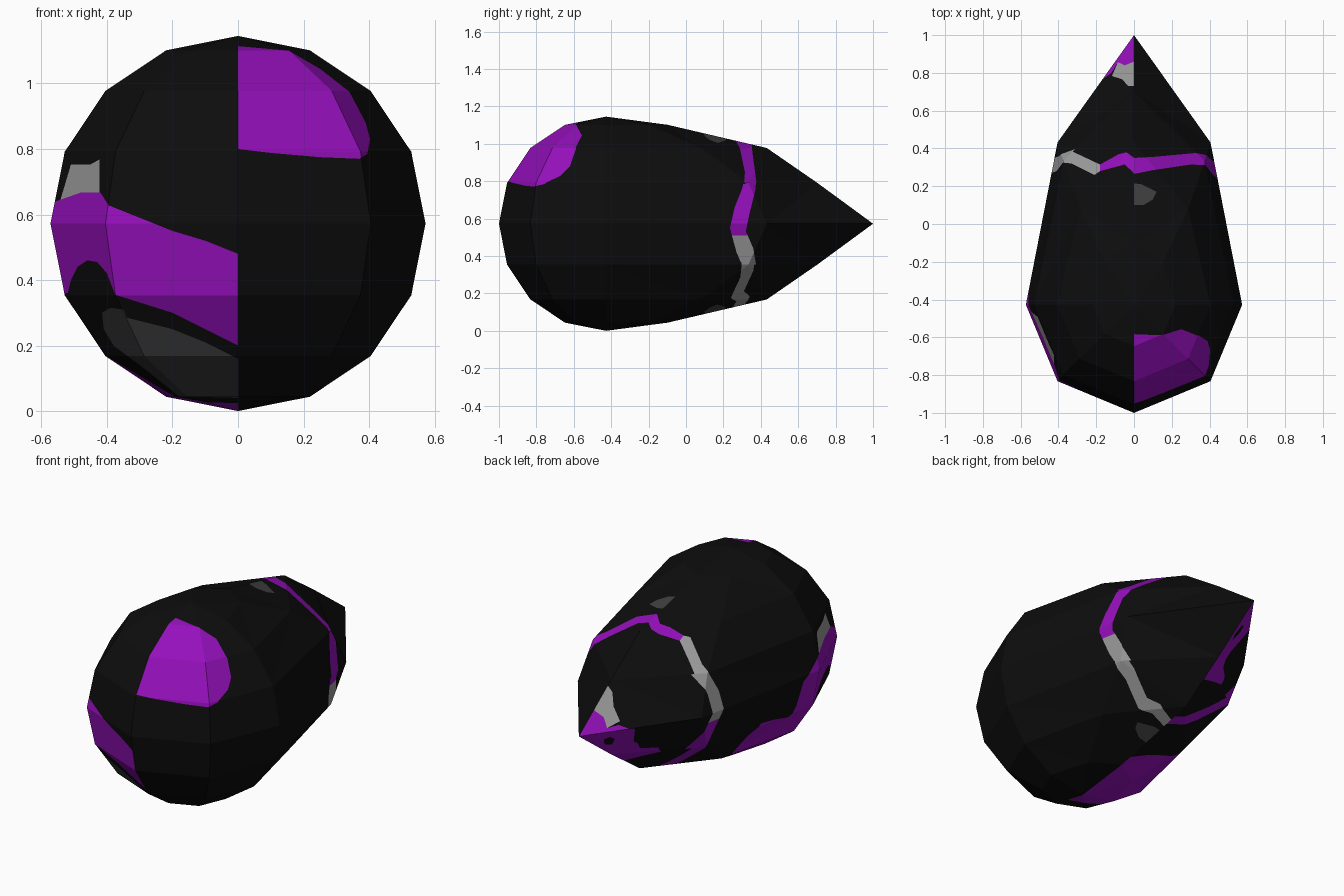
import bpy, bmesh
from mathutils import Vector

if "Cube" in bpy.data.objects:
    bpy.data.objects.remove(bpy.data.objects["Cube"])

R = 0.5725           # sphere radius
CY = R - 1           # sphere centre in y (front pole ends at y = -1)
BLACK, PURPLE, GREY, DARK = range(4)

bm = bmesh.new()

# Body: 8 x 8 sphere, pulled out to a point at the back
bmesh.ops.create_uvsphere(bm, u_segments=8, v_segments=8, radius=R)
PULL = [(0, 0.855), (0.223, 0.60), (0.438, 0.455), (0.636, 0.11), (0.80, 0.0)]


def pull_at(d):
    for (d0, p0), (d1, p1) in zip(PULL, PULL[1:]):
        if d <= d1:
            return p0 + (p1 - p0) * (d - d0) / (d1 - d0)
    return 0.0


for v in bm.verts:
    v.co.y += pull_at((v.co - Vector((0, R, 0))).length)
    v.co += Vector((0, CY, R))
bmesh.ops.triangulate(bm, faces=bm.faces[:])


def inside(p, poly):
    hit = False
    for (ax, ay), (bx, by) in zip(poly, poly[1:] + poly[:1]):
        if (ay > p[1]) != (by > p[1]) and p[0] < (bx - ax) * (p[1] - ay) / (by - ay) + ax:
            hit = not hit
    return hit


def paint(colour, axes, region, poly):
    """Cut an outline, projected along one axis, into the faces of a region and colour it."""
    i, j = axes
    lo = [min(p[k] for p in poly) for k in (0, 1)]
    hi = [max(p[k] for p in poly) for k in (0, 1)]

    def faces():
        out = []
        for f in bm.faces:
            if not region(f.calc_center_median()):
                continue
            a = [v.co[i] for v in f.verts]
            b = [v.co[j] for v in f.verts]
            if max(a) > lo[0] and min(a) < hi[0] and max(b) > lo[1] and min(b) < hi[1]:
                out.append(f)
        return out

    for p, q in zip(poly, poly[1:] + poly[:1]):
        co, no = Vector((0, 0, 0)), Vector((0, 0, 0))
        co[i], co[j] = p
        no[i], no[j] = q[1] - p[1], p[0] - q[0]
        fs = faces()
        geom = list({e for f in fs for e in f.edges}) + list({v for f in fs for v in f.verts}) + fs
        bmesh.ops.bisect_plane(bm, geom=geom, dist=1e-5, plane_co=co, plane_no=no.normalized())
    for f in faces():
        c = f.calc_center_median()
        if inside((c[i], c[j]), poly):
            f.material_index = colour


FRONT, SIDE, TOP = (0, 2), (1, 2), (0, 1)
LOW, HIGH = 0.36, 0.78    # just inside the rings next to the widest one


def front(s): return lambda c: c.y < CY and c.x * s > 0
def flank(s): return lambda c: c.x * s > 0 and c.y > CY
def middle(s): return lambda c: c.x * s > 0 and c.y > CY and LOW < c.z < HIGH
def upper(s): return lambda c: c.x * s > 0 and c.z > HIGH
def lower(s): return lambda c: c.x * s > 0 and c.z < LOW
def tip(up): return lambda c: c.x < 0 and c.y > 0.3 and (c.z > R) == up


# Front patches
paint(PURPLE, FRONT, front(1), [
    (0, .80), (.1, .788), (.25, .775), (.37, .77), (.395, .785), (.403, .83),
    (.39, .88), (.34, .975), (.25, 1.045), (.155, 1.1), (0, 1.114)])
paint(PURPLE, FRONT, front(-1), [
    (0, .48), (-.1, .52), (-.2, .55), (-.395, .628), (-.42, .667), (-.48, .667), (-.6, .625),
    (-.6, .36), (-.52, .36), (-.51, .40), (-.49, .44), (-.46, .46), (-.43, .455),
    (-.40, .42), (-.375, .355), (-.2, .30), (-.1, .25), (0, .20)])
paint(GREY, FRONT, front(-1), [
    (-.51, .753), (-.45, .753), (-.423, .768), (-.423, .667), (-.48, .667), (-.542, .645)])
paint(DARK, FRONT, front(-1), [
    (0, .04), (0, .16), (-.1, .21), (-.2, .25), (-.34, .285), (-.35, .31), (-.39, .315),
    (-.415, .30), (-.41, .25), (-.38, .2), (-.28, .125), (-.18, .045)])

# Left flank and belly patch
paint(PURPLE, SIDE, lambda c: flank(-1)(c) and c.z > .17, [
    (-.45, .645), (-.43, .64), (-.36, .58), (-.32, .535), (-.30, .39), (-.27, .33),
    (-.15, .36), (-.05, .37), (0, .30), (.01, .16), (-.45, .16)])
paint(PURPLE, TOP, lambda c: c.x < 0 and c.z < .17, [
    (0, -.55), (-.2, -.49), (-.42, -.43), (-.42, -.3), (-.3, .02), (-.1, 0), (0, -.03)])

# Band round the back, right half
paint(PURPLE, TOP, upper(1), [
    (0, .265), (.1, .285), (.3, .315), (.42, .31), (.42, .375), (.37, .38), (.1, .355), (0, .35)])
paint(PURPLE, SIDE, middle(1), [
    (.31, .80), (.30, .76), (.26, .66), (.235, .55), (.245, .51),
    (.33, .51), (.32, .53), (.34, .63), (.37, .75), (.375, .80)])
paint(GREY, SIDE, middle(1), [
    (.245, .51), (.27, .42), (.30, .35), (.375, .35), (.36, .44), (.33, .51)])
paint(GREY, TOP, lower(1), [
    (.42, .30), (.3, .29), (.25, .27), (.17, .24), (.1, .27), (0, .25),
    (0, .31), (.1, .34), (.17, .31), (.25, .34), (.3, .36), (.42, .375)])

# Band round the back, left half
paint(PURPLE, TOP, upper(-1), [
    (0, .27), (-.05, .315), (-.18, .28), (-.18, .315), (-.08, .37), (-.04, .38), (0, .35)])
paint(GREY, TOP, upper(-1), [
    (-.18, .28), (-.21, .26), (-.33, .32), (-.42, .33), (-.42, .38),
    (-.39, .40), (-.35, .395), (-.18, .315)])
paint(GREY, SIDE, middle(-1), [
    (.33, .80), (.40, .80), (.36, .68), (.35, .573), (.37, .52), (.29, .52), (.27, .573), (.28, .68)])
paint(PURPLE, SIDE, middle(-1), [(.29, .52), (.37, .52), (.42, .35), (.35, .35)])
paint(PURPLE, TOP, lower(-1), [
    (0, .27), (-.2, .29), (-.36, .34), (-.42, .35), (-.42, .42), (-.3, .39), (-.15, .36), (0, .34)])

# Tip patches on the left half
paint(PURPLE, TOP, tip(True), [
    (0, 1.01), (-.2, .77), (-.165, .767), (-.12, .80), (-.085, .857), (-.05, .84), (0, .86)])
paint(GREY, TOP, tip(True), [
    (0, .86), (-.05, .84), (-.085, .857), (-.117, .783), (-.064, .767), (-.03, .73), (0, .73)])
paint(PURPLE, TOP, tip(False), [
    (0, 1.01), (-.2, .77), (-.17, .72), (-.12, .66), (-.12, .6), (-.19, .53),
    (-.19, .5), (-.1, .54), (0, .58)])
paint(BLACK, TOP, tip(False), [(-.03, .80), (-.05, .84), (-.08, .82), (-.08, .78), (-.05, .76)])

# Small spots above and below
for region in (upper(1), lower(1)):
    paint(DARK, TOP, region, [
        (0, .10), (.05, .10), (.1, .13), (.12, .17), (.08, .19), (.04, .21), (0, .215)])

mesh = bpy.data.meshes.new("body")
bm.to_mesh(mesh)
bm.free()
body = bpy.data.objects.new("body", mesh)
bpy.context.collection.objects.link(body)
for name, rgb in [("black", (.004, .004, .004)), ("purple", (.30, .005, .50)),
                  ("grey", (.33, .33, .33)), ("dark grey", (.052, .052, .052))]:
    mat = bpy.data.materials.new(name)
    mat.diffuse_color = (*rgb, 1)
    mat.use_nodes = True
    mat.node_tree.nodes["Principled BSDF"].inputs["Base Color"].default_value = mat.diffuse_color
    mesh.materials.append(mat)
